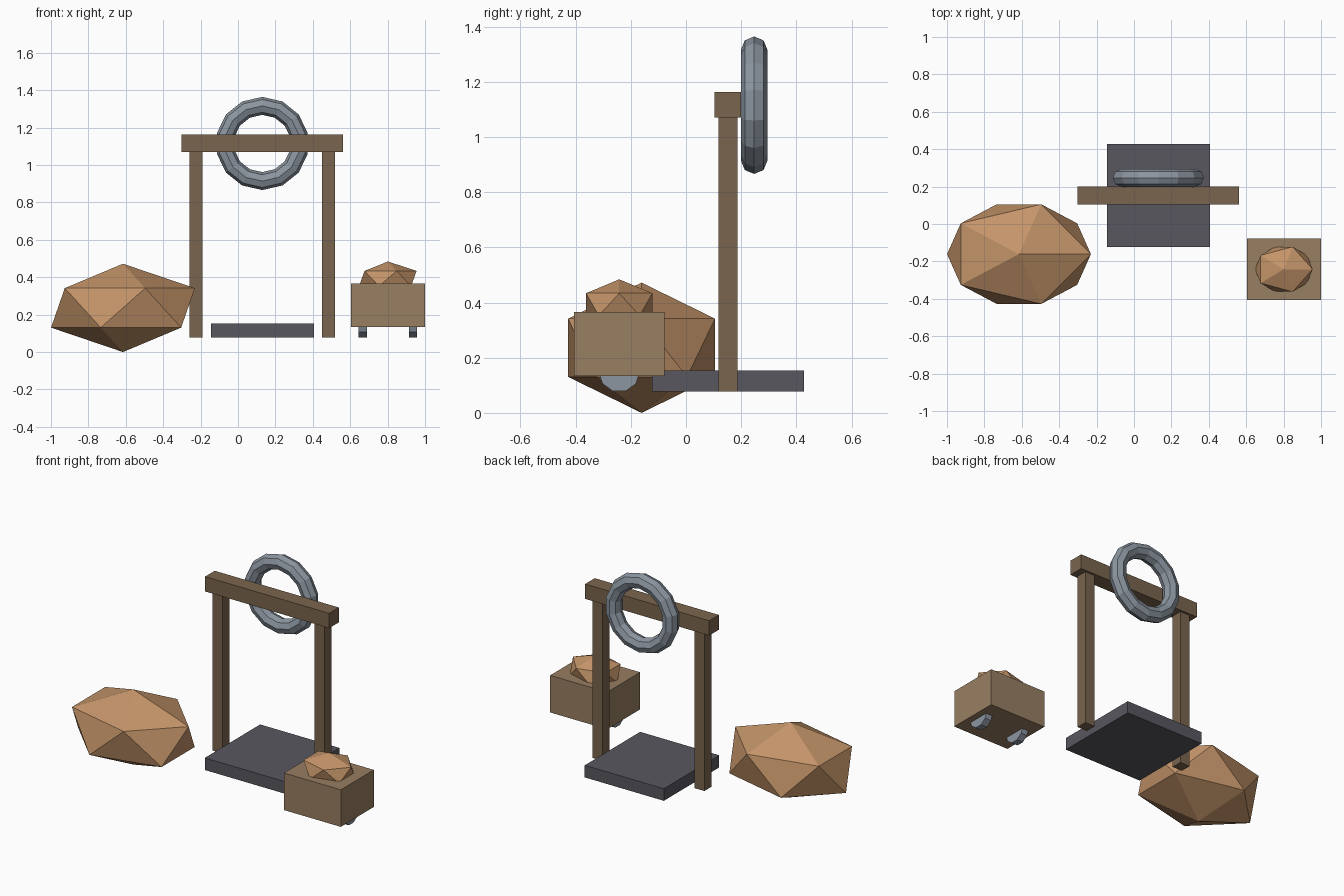
import bpy
from math import pi

if "Cube" in bpy.data.objects:
    bpy.data.objects.remove(bpy.data.objects["Cube"])


def material(name, rgb):
    m = bpy.data.materials.new(name)
    m.diffuse_color = (*rgb, 1)
    m.use_nodes = True
    m.node_tree.nodes["Principled BSDF"].inputs["Base Color"].default_value = m.diffuse_color
    return m


ORE = material("ore", (0.55, 0.296, 0.141))
TIMBER = material("timber", (0.195, 0.13, 0.075))
CRATE = material("crate_wood", (0.314, 0.209, 0.122))
SLATE = material("slate", (0.098, 0.095, 0.114))
STEEL = material("steel", (0.26, 0.30, 0.35))


def finish(name, mat):
    ob = bpy.context.object
    ob.name = name
    ob.data.materials.append(mat)
    bpy.ops.object.transform_apply(location=False, rotation=True, scale=True)
    return ob


def box(name, mat, centre, size):
    bpy.ops.mesh.primitive_cube_add(size=1, location=centre)
    bpy.context.object.scale = size
    return finish(name, mat)


def rock(name, centre, radii):
    bpy.ops.mesh.primitive_ico_sphere_add(subdivisions=1, radius=1, location=centre)
    bpy.context.object.scale = radii
    return finish(name, ORE)


# Large boulder on the left
rock("boulder", (-0.615, -0.161, 0.236), (0.43, 0.313, 0.236))

# Headframe: floor slab, two posts and a top beam
FX, FY = 0.13, 0.152
box("floor_slab", SLATE, (FX, FY, 0.115), (0.55, 0.55, 0.076))
for side, label in ((-1, "left"), (1, "right")):
    box(label + "_post", TIMBER, (FX + side * 0.354, FY, 0.574), (0.069, 0.069, 0.994))
box("top_beam", TIMBER, (FX, FY, 1.117), (0.863, 0.096, 0.093))

# Upright hoist wheel behind the beam, with a corner at the top
bpy.ops.mesh.primitive_torus_add(major_segments=14, minor_segments=8,
                                 major_radius=0.201, minor_radius=0.048,
                                 location=(FX, 0.247, 1.115),
                                 rotation=(pi / 2, pi / 2, 0))
finish("hoist_wheel", STEEL)

# Cart with its load and two wheels
CX, CY = 0.801, -0.242
box("cart_body", CRATE, (CX, CY, 0.25), (0.396, 0.328, 0.233))
rock("cart_load", (CX, CY, 0.393), (0.172, 0.141, 0.091))
for side, label in ((-1, "left"), (1, "right")):
    bpy.ops.mesh.primitive_cylinder_add(vertices=10, radius=0.075, depth=0.044,
                                        location=(CX + side * 0.134, CY, 0.15),
                                        rotation=(0, pi / 2, 0))
    finish(label + "_cart_wheel", STEEL)
